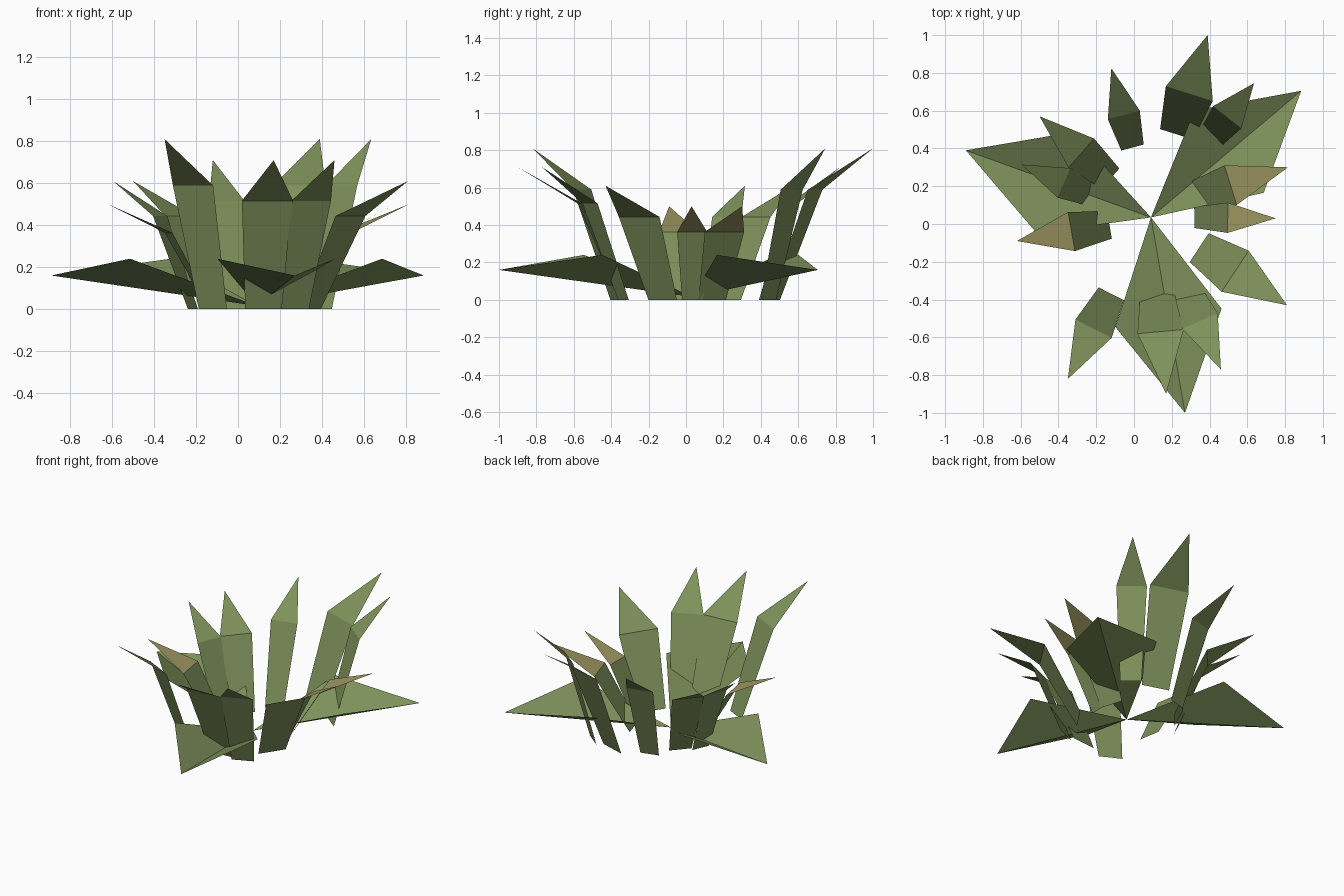
import bpy
from mathutils import Vector

cube = bpy.data.objects.get("Cube")
if cube:
    bpy.data.objects.remove(cube, do_unlink=True)


def material(name, rgb):
    mat = bpy.data.materials.new(name)
    mat.use_nodes = True
    mat.diffuse_color = (*rgb, 1)
    mat.node_tree.nodes["Principled BSDF"].inputs["Base Color"].default_value = (*rgb, 1)
    return mat


GREEN = material("leaf green", (0.21, 0.285, 0.105))
TAN = material("dry leaf tan", (0.35, 0.315, 0.125))


def sheet(name, verts, faces, tip_mat=None):
    """Flat shaded leaf sheet; the last face can have its own colour."""
    mesh = bpy.data.meshes.new(name)
    mesh.from_pydata(verts, [], faces)
    mesh.materials.append(GREEN)
    if tip_mat:
        mesh.materials.append(tip_mat)
        mesh.polygons[-1].material_index = 1
    obj = bpy.data.objects.new(name, mesh)
    bpy.context.collection.objects.link(obj)


def blade(name, base, tip, height, width, tip_mat=None):
    """Upright blade: widening lower panel and a pointed tip bent outward."""
    base, tip = Vector((*base, 0)), Vector((*tip, height))
    run = Vector((tip.x - base.x, tip.y - base.y, 0))
    side = Vector((run.y, -run.x, 0)).normalized() * width / 2
    mid = base + run * 0.41 + Vector((0, 0, height * 0.727))
    verts = [base - side * 0.7, base + side * 0.7, mid + side, mid - side, tip]
    sheet(name, verts, [(0, 1, 2, 3), (3, 2, 4)], tip_mat)


def ground_leaf(name, tip):
    """Low kite-shaped leaf folded into a V along its midrib."""
    root, tip = Vector((0.09, 0.035, 0.015)), Vector((*tip, 0.16))
    run = Vector((tip.x - root.x, tip.y - root.y, 0)).normalized()
    side = Vector((run.y, -run.x, 0)) * 0.285
    mid = root + run * 0.54
    mid.z = 0.24
    sheet(name, [root, mid + side, tip, mid - side], [(0, 1, 2), (0, 2, 3)])


# Spreading leaves near the ground
for name, tip in (("right", (-0.89, 0.39)), ("back_left", (0.885, 0.705)), ("front", (0.27, -1.0))):
    ground_leaf(name + "_ground_leaf", tip)

# Tall blades
blade("tall_blade_front", (-0.12, -0.37), (-0.35, -0.82), 0.81, 0.215)
blade("tall_blade_back", (0.225, 0.475), (0.39, 1.0), 0.81, 0.26)
blade("tall_blade_left", (0.395, 0.44), (0.635, 0.745), 0.81, 0.19)

# Medium blades
blade("medium_blade_back", (-0.008, 0.405), (-0.12, 0.825), 0.71, 0.175)
blade("medium_blade_front", (0.12, -0.34), (0.17, -0.9), 0.71, 0.245)
blade("medium_blade_front_left", (0.272, -0.335), (0.46, -0.77), 0.71, 0.205)

# Short blades
blade("short_blade_left", (0.345, -0.125), (0.81, -0.43), 0.61, 0.26)
blade("short_blade_back_right", (-0.125, 0.24), (-0.5, 0.57), 0.61, 0.205)
blade("short_blade_right", (-0.215, 0.15), (-0.595, 0.315), 0.61, 0.17)

# Smallest blades with dried tips
blade("dry_blade_left", (0.32, 0.035), (0.75, 0.03), 0.5, 0.16, TAN)
blade("dry_blade_back_left", (0.3, 0.14), (0.815, 0.3), 0.5, 0.22, TAN)
blade("dry_blade_right", (-0.13, -0.005), (-0.62, -0.09), 0.5, 0.21, TAN)
